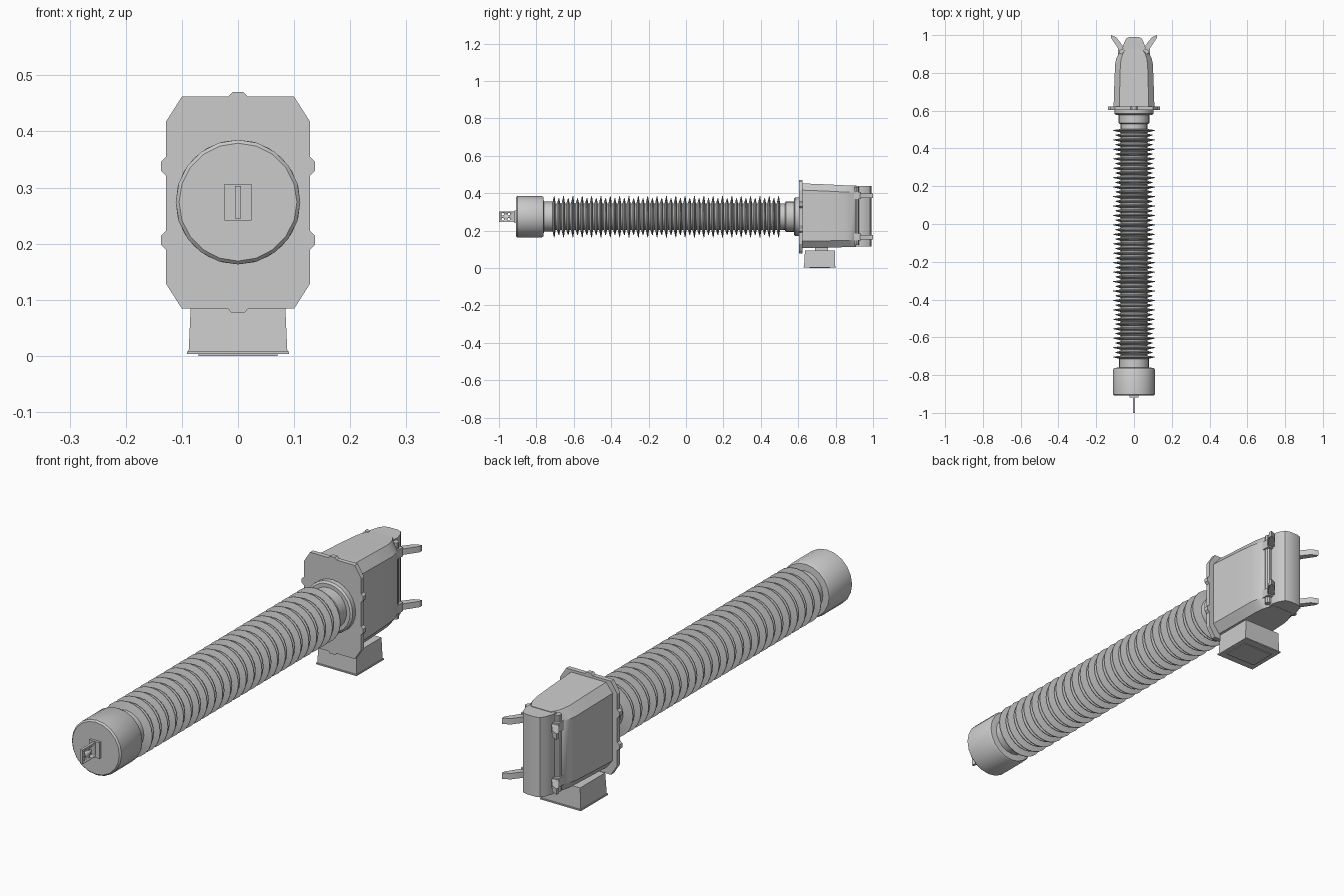
import bpy, bmesh, math
from mathutils import Vector

if "Cube" in bpy.data.objects:
    bpy.data.objects.remove(bpy.data.objects["Cube"])

AXIS_Z = 0.274


def finish(name, bm, smooth=30):
    bmesh.ops.remove_doubles(bm, verts=bm.verts, dist=1e-6)
    bmesh.ops.recalc_face_normals(bm, faces=bm.faces)
    me = bpy.data.meshes.new(name)
    bm.to_mesh(me)
    bm.free()
    ob = bpy.data.objects.new(name, me)
    bpy.context.collection.objects.link(ob)
    bpy.ops.object.select_all(action='DESELECT')
    ob.select_set(True)
    bpy.context.view_layer.objects.active = ob
    bpy.ops.object.shade_smooth_by_angle(angle=math.radians(smooth))
    return ob


def loft(name, rings):
    """Skin equal-length closed rings and cap both ends."""
    bm = bmesh.new()
    rows = [[bm.verts.new(p) for p in r] for r in rings]
    n = len(rows[0])
    for a, b in zip(rows, rows[1:]):
        for i in range(n):
            j = (i + 1) % n
            bm.faces.new((a[i], a[j], b[j], b[i]))
    bm.faces.new(rows[0])
    bm.faces.new(rows[-1])
    return finish(name, bm)


def lathe(name, profile, n=20):
    """Turn (y, radius) pairs about the insulator axis."""
    ang = [2 * math.pi * i / n for i in range(n)]
    return loft(name, [[(r * math.sin(a), y, AXIS_Z + r * math.cos(a)) for a in ang]
                       for y, r in profile])


def prism_z(name, pts, z0, z1):
    return loft(name, [[(x, y, z) for x, y in pts] for z in (z0, z1)])


def box(name, x0, x1, y0, y1, z0, z1):
    return prism_z(name, [(x0, y0), (x1, y0), (x1, y1), (x0, y1)], z0, z1)


def mirrored(half):
    return half + [(-a, b) for a, b in reversed(half)]


# Terminal blade with four bolt holes, and its clamp block
blade = box("terminal_blade", -0.005, 0.005, -1.0, -0.90, 0.245, 0.303)
bm = bmesh.new()
for y in (-0.98, -0.947):
    for z in (0.26, 0.288):
        res = bmesh.ops.create_cone(bm, cap_ends=True, segments=12,
                                    radius1=0.007, radius2=0.007, depth=0.05)
        for v in res['verts']:
            v.co = Vector((v.co.z, y + v.co.x, z + v.co.y))
cutter = finish("hole_cutter", bm)
cutter.hide_render = True
cutter.hide_viewport = True
mod = blade.modifiers.new("holes", 'BOOLEAN')
mod.object = cutter
mod.solver = 'EXACT'
box("terminal_block", -0.024, 0.024, -0.918, -0.90, 0.241, 0.306)

# End cap and collar
lathe("end_cap", [(-0.908, 0.105), (-0.902, 0.111), (-0.772, 0.111), (-0.762, 0.106),
                  (-0.76, 0.08), (-0.715, 0.08)])

# Insulator core with alternating large and small sheds
N = 49
y0, y1 = -0.705, 0.495
pitch = (y1 - y0) / (N - 1)
prof = [(-0.73, 0.07)]
for i in range(N):
    y = y0 + i * pitch
    r = 0.111 if i % 2 == 0 else 0.099
    prof += [(y - 0.010, 0.071), (y - 0.001, r), (y + 0.002, r), (y + 0.008, 0.071)]
prof.append((0.54, 0.07))
lathe("insulator_sheds", prof, 24)

# Stepped neck into the housing
lathe("neck_flange", [(0.53, 0.076), (0.534, 0.081), (0.578, 0.081), (0.578, 0.096),
                      (0.584, 0.104), (0.61, 0.104)], 24)

# Housing flange plate with lugs
half = [(0.012, 0.077), (0.018, 0.084), (0.10, 0.084), (0.128, 0.128)]
for z in (0.206, 0.338):
    half += [(0.128, z - 0.017), (0.1375, z - 0.008), (0.1375, z + 0.008), (0.128, z + 0.017)]
half += [(0.128, 0.418), (0.10, 0.462), (0.018, 0.462), (0.010, 0.470)]
loft("housing_flange", [[(x, y, z) for x, z in mirrored(half)] for y in (0.603, 0.622)])

# Tapering chamfered housing body
rings = []
for y, w, top, bot in [(0.62, 0.108, 0.452, 0.107), (0.75, 0.104, 0.447, 0.109),
                       (0.846, 0.100, 0.442, 0.111), (0.875, 0.094, 0.441, 0.112),
                       (0.90, 0.083, 0.440, 0.113), (0.925, 0.060, 0.439, 0.114)]:
    c = 0.036
    h = [(w * 0.72, bot), (w, bot + c), (w, top - c), (w * 0.72, top)]
    rings.append([(x, y, z) for x, z in mirrored(h)])
loft("housing_body", rings)

# Rear cover panel
prism_z("rear_cover", mirrored([(0.058, 0.91), (0.060, 0.935), (0.050, 0.965),
                                (0.038, 0.985), (0.020, 0.991)]), 0.115, 0.437)

# Hinge posts and flared latch ears on both sides
ear = [(0.050, 0.925), (0.070, 0.902), (0.088, 0.925), (0.104, 0.965), (0.124, 0.99),
       (0.124, 1.0), (0.108, 0.998), (0.088, 0.978), (0.066, 0.955)]
ear = [(0.050, 0.930), (0.068, 0.912), (0.084, 0.930), (0.122, 0.986), (0.122, 1.0),
       (0.094, 0.988), (0.066, 0.952)]
for s, side in ((1, "right"), (-1, "left")):
    post = [(s * 0.066 + 0.013 * math.cos(k * math.pi / 5),
             0.912 + 0.013 * math.sin(k * math.pi / 5)) for k in range(10)]
    prism_z(f"hinge_post_{side}", post, 0.122, 0.432)
    for z, level in ((0.165, "lower"), (0.387, "upper")):
        pts = [(s * x, y) for x, y in ear]
        prism_z(f"latch_ear_{side}_{level}", pts, z - 0.012, z + 0.012)
        # knuckle around the post
        box(f"latch_knuckle_{side}_{level}", s * 0.066 - 0.018, s * 0.066 + 0.018,
            0.898, 0.935, z - 0.018, z + 0.018)

# Terminal box under the housing
loft("lower_box", [[(-w, a, z), (w, a, z), (w, b, z), (-w, b, z)]
                   for w, a, b, z in ((0.088, 0.631, 0.798, 0.006),
                                      (0.084, 0.636, 0.796, 0.093))])
box("lower_box_rim", -0.091, 0.091, 0.627, 0.802, 0.003, 0.008)
box("lower_box_plate", -0.07, 0.07, 0.66, 0.77, 0.0, 0.004)
box("lower_box_neck", -0.05, 0.05, 0.69, 0.76, 0.09, 0.13)
